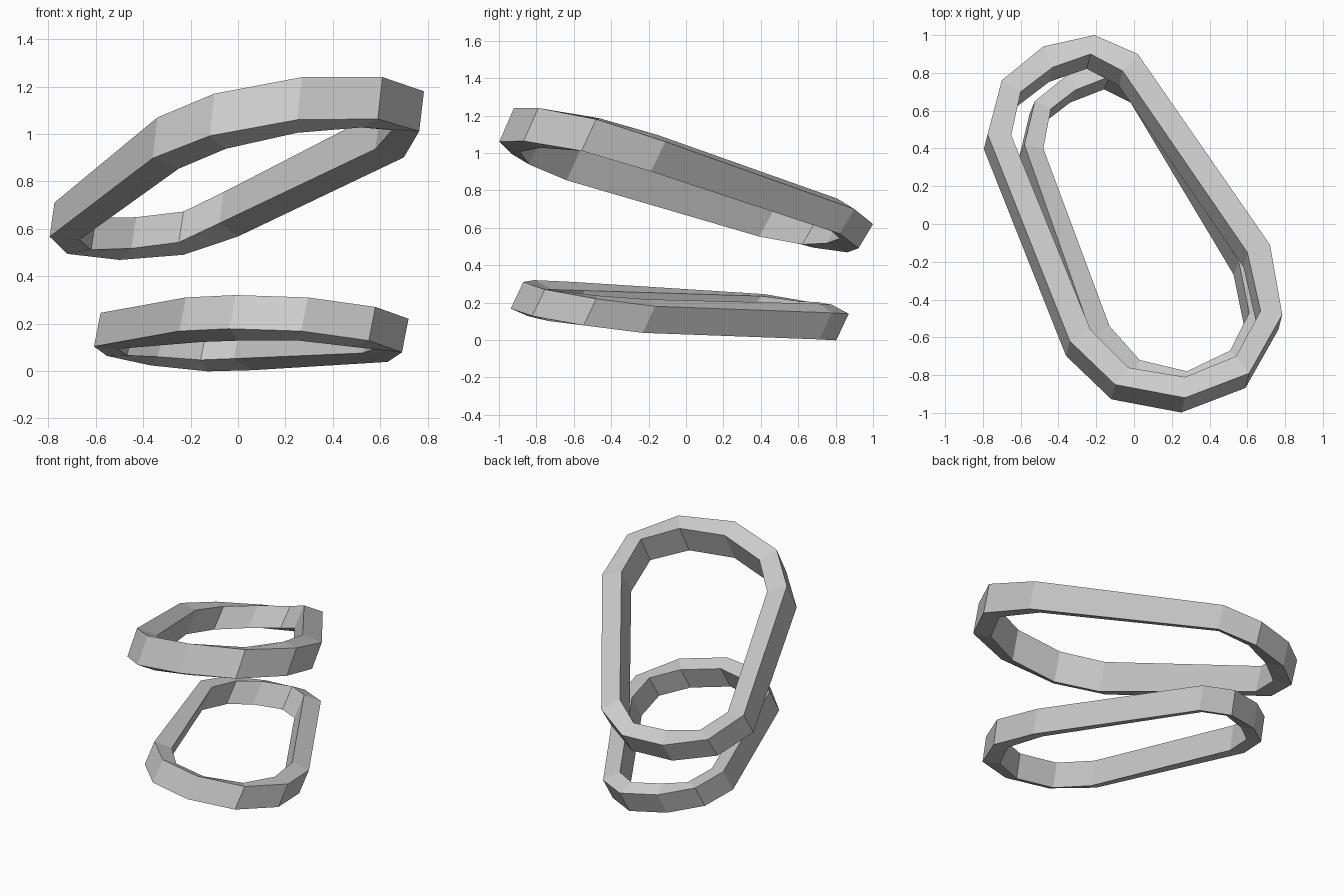
import bpy, bmesh
from mathutils import Vector

if "Cube" in bpy.data.objects:
    bpy.data.objects.remove(bpy.data.objects["Cube"])

# Each corner: outer x, y, z and inner x, y along the tilted upper rim
UPPER = [(.27, -.92, 1.24, .27, -.81), (.61, -.79, 1.24, .54, -.70),
         (.785, -.48, 1.18, .67, -.46), (.72, -.11, 1.06, .60, -.15),
         (.02, .90, .70, -.06, .81), (-.21, 1.0, .62, -.23, .90),
         (-.48, .94, .60, -.43, .83), (-.70, .76, .63, -.60, .70),
         (-.775, .475, .71, -.65, .47), (-.34, -.62, 1.07, -.23, -.56),
         (-.10, -.85, 1.17, -.03, -.76)]
LOWER = [(.295, -.87, .31, .28, -.78), (.58, -.755, .27, .51, -.67),
         (.72, -.48, .22, .61, -.47), (.66, -.165, .18, .555, -.20),
         (.09, .78, .145, .01, .71), (-.10, .87, .14, -.13, .78),
         (-.34, .80, .165, -.31, .71), (-.525, .65, .205, -.44, .61),
         (-.58, .42, .245, -.48, .40), (-.22, -.60, .31, -.13, -.54),
         (-.01, -.81, .32, .03, -.72)]


def band(name, corners, axis, taper):
    """Closed belt with a rectangular section; axis points from bottom to top."""
    bm = bmesh.new()
    rings = []
    for ox, oy, oz, ix, iy in corners:
        # rim is square to the belt wall
        iz = oz - (axis[0] * (ix - ox) + axis[1] * (iy - oy)) / axis[2]
        drop = Vector((axis[0], axis[1], axis[2] - taper * oy))
        outer, inner = Vector((ox, oy, oz)), Vector((ix, iy, iz))
        rings.append([bm.verts.new(p) for p in
                      (outer, inner, inner - drop, outer - drop)])
    for i, a in enumerate(rings):
        b = rings[(i + 1) % len(rings)]
        for k in range(4):
            m = (k + 1) % 4
            bm.faces.new((a[k], b[k], b[m], a[m]))
    bmesh.ops.recalc_face_normals(bm, faces=bm.faces)
    mesh = bpy.data.meshes.new(name)
    bm.to_mesh(mesh)
    bm.free()
    obj = bpy.data.objects.new(name, mesh)
    bpy.context.collection.objects.link(obj)


band("upper_band", UPPER, (.02, .078, .156), .026)
band("lower_band", LOWER, (.028, .067, .142), 0)
